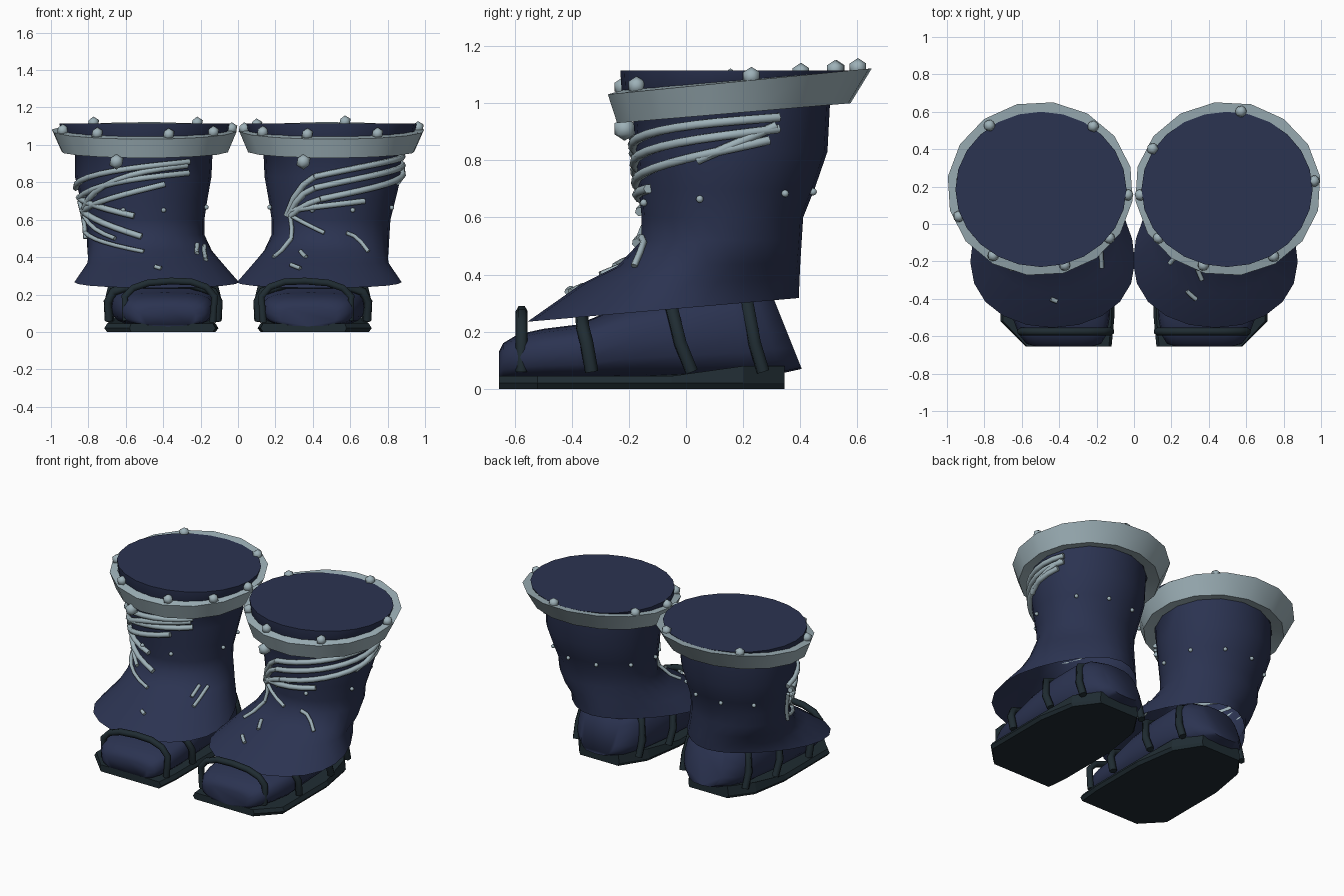
import bpy, bmesh, math
from mathutils import Vector

if "Cube" in bpy.data.objects:
    bpy.data.objects.remove(bpy.data.objects["Cube"])


def material(name, rgb):
    m = bpy.data.materials.new(name)
    m.diffuse_color = (*rgb, 1)
    m.use_nodes = True
    m.node_tree.nodes["Principled BSDF"].inputs["Base Color"].default_value = m.diffuse_color
    return m


NAVY = material("navy cloth", (0.024, 0.033, 0.082))
GREY = material("pale blue grey", (0.34, 0.44, 0.48))
DARK = material("dark sole", (0.014, 0.025, 0.032))


def shade(ob, angle):
    bpy.ops.object.select_all(action='DESELECT')
    ob.select_set(True)
    bpy.context.view_layer.objects.active = ob
    bpy.ops.object.shade_smooth_by_angle(angle=math.radians(angle))


def finish(bm, name, mat, angle=0):
    bmesh.ops.recalc_face_normals(bm, faces=bm.faces)
    me = bpy.data.meshes.new(name)
    bm.to_mesh(me)
    bm.free()
    ob = bpy.data.objects.new(name, me)
    bpy.context.collection.objects.link(ob)
    me.materials.append(mat)
    if angle:
        shade(ob, angle)


def loft(bm, rings, cap_start=False, cap_end=False, closed=False):
    vs = [[bm.verts.new(p) for p in r] for r in rings]
    pairs = list(zip(vs, vs[1:])) + ([(vs[-1], vs[0])] if closed else [])
    for a, b in pairs:
        for i in range(len(a)):
            j = (i + 1) % len(a)
            bm.faces.new((a[i], a[j], b[j], b[i]))
    if cap_start:
        bm.faces.new(vs[0])
    if cap_end:
        bm.faces.new(vs[-1])


# Ring: front z, back z, front y, back y, min x, max x, front widening
SHAFT = [
    (1.115, 1.115, -.23, .60, .04, .955, 0),
    (1.04, 1.08, -.225, .58, .05, .945, 0),
    (.95, 1.02, -.185, .505, .135, .87, 0),
    (.83, .83, -.175, .495, .142, .872, 0),
    (.70, .70, -.165, .45, .165, .84, 0),
    (.60, .60, -.155, .41, .18, .815, 0),
    (.52, .52, -.155, .405, .18, .81, 0),
    (.43, .44, -.24, .40, .14, .805, .08),
    (.365, .38, -.37, .397, .09, .80, .18),
    (.235, .318, -.555, .395, .01, .86, .28),
]
CUFF = [
    (.945, 1.015, -.19, .51, .13, .875, 0),
    (.93, 1.0, -.245, .58, .05, .95, 0),
    (1.03, 1.122, -.278, .655, .003, 1.0, 0),
    (1.045, 1.114, -.225, .595, .045, .953, 0),
]


def ring_point(r, deg, grow=0):
    zf, zb, yf, yb, x0, x1, k = r
    c, s = math.cos(math.radians(deg)), math.sin(math.radians(deg))
    x = (x0 + x1) / 2 + ((x1 - x0) / 2 + grow) * c * (1 - k * s)
    y = (yf + yb) / 2 + ((yb - yf) / 2 + grow) * s
    return Vector((x, y, zf + (zb - zf) * (1 + s) / 2))


def on_shaft(deg, z, grow=0.01):
    for a, b in zip(SHAFT, SHAFT[1:]):
        pa, pb = ring_point(a, deg, grow), ring_point(b, deg, grow)
        if pb.z <= z <= pa.z:
            return pb.lerp(pa, (z - pb.z) / (pa.z - pb.z))
    return ring_point(SHAFT[-1], deg, grow)


def flip(points, side):
    return [(p[0] * side, p[1], p[2]) for p in points]


def tubes(name, paths, radius, mat):
    cu = bpy.data.curves.new(name, 'CURVE')
    cu.dimensions = '3D'
    cu.bevel_depth = radius
    cu.bevel_resolution = 1
    cu.use_fill_caps = True
    for path in paths:
        sp = cu.splines.new('POLY')
        sp.points.add(len(path) - 1)
        for q, p in zip(sp.points, path):
            q.co = (*p, 1)
    ob = bpy.data.objects.new(name, cu)
    bpy.context.collection.objects.link(ob)
    cu.materials.append(mat)
    bpy.ops.object.select_all(action='DESELECT')
    ob.select_set(True)
    bpy.context.view_layer.objects.active = ob
    bpy.ops.object.convert(target='MESH')
    ob = bpy.context.view_layer.objects.active
    bm = bmesh.new()
    bm.from_mesh(ob.data)
    bmesh.ops.remove_doubles(bm, verts=bm.verts, dist=1e-5)
    bmesh.ops.recalc_face_normals(bm, faces=bm.faces)
    bm.to_mesh(ob.data)
    bm.free()
    shade(ob, 70)


def lace(a0, z0, a1, z1, bow, side):
    n = max(3, int(abs(a1 - a0) / 12))
    return flip([on_shaft(a0 + (a1 - a0) * i / n,
                          z0 + (z1 - z0) * i / n + bow * math.sin(math.pi * i / n))
                 for i in range(n + 1)], side)


def nuggets(name, spots, side, mat, detail):
    bm = bmesh.new()
    for x, y, z, r in spots:
        v = bmesh.ops.create_icosphere(bm, subdivisions=detail, radius=r)["verts"]
        bmesh.ops.translate(bm, verts=v, vec=(x * side, y, z))
    finish(bm, name, mat, 50)


# Lace strand: start angle and height, end angle and height, upward bow
RIGHT_LACES = [(28, .95, -105, .83, .02), (-105, .83, -136, .62, .03), (28, .91, -105, .77, .015),
               (-105, .77, -134, .62, .025), (22, .87, -100, .71, 0), (-100, .71, -131, .62, .01),
               (26, .92, -20, .80, 0), (-60, .70, -130, .65, 0)]
RIGHT_THIN = [(-133, .66, -128, .50, 0), (-128, .50, -134, .40, 0), (-130, .62, -96, .53, 0),
              (-75, .53, -52, .43, .02), (-112, .43, -104, .40, 0), (-112, .36, -104, .34, 0)]
LEFT_LACES = [(-130, .91, 0, .77, .02), (-130, .85, -15, .72, .02), (-108, .79, -12, .64, 0),
              (-128, .89, -8, .62, .06), (-8, .72, -80, .62, 0), (-10, .65, -86, .51, 0)]
LEFT_THIN = [(-10, .53, -85, .43, 0), (-5, .70, -8, .50, 0), (-10, .62, -60, .50, -.01),
             (-150, .46, -135, .385, 0), (-140, .47, -132, .42, 0), (-90, .35, -94, .34, 0)]
# Cuff nuggets as angles round the cuff, then the x of the large one in front
RIGHT_NUGGETS = (149, 81, 6, -58, -106, -142, 184)
LEFT_NUGGETS = (54, 127, 184, 218, -106, -57, -20)

# Foot section: y, half width, top z
FOOT = [(-.655, .15, .13), (-.64, .20, .16), (-.59, .235, .19), (-.50, .26, .21), (-.38, .275, .225),
        (-.20, .275, .30), (.0, .27, .34), (.18, .25, .36), (.28, .21, .36), (.345, .13, .33)]
SOLE = [(.12, -.655), (.58, -.655), (.715, -.52), (.715, -.05), (.67, .2), (.56, .345),
        (.26, .345), (.15, .18), (.105, -.1), (.105, -.5)]


def signed_pow(v, e):
    return math.copysign(abs(v) ** e, v)


for label, side, thick, thin, around, big_x in (
        ("right", 1, RIGHT_LACES, RIGHT_THIN, RIGHT_NUGGETS, .35),
        ("left", -1, LEFT_LACES, LEFT_THIN, LEFT_NUGGETS, .65)):
    # Flared boot shaft with a closed top and an open hem
    bm = bmesh.new()
    loft(bm, [flip([ring_point(r, 15 * i) for i in range(24)], side) for r in SHAFT], cap_start=True)
    finish(bm, label + "_boot_shaft", NAVY, 45)

    # Tilted cuff
    bm = bmesh.new()
    loft(bm, [flip([ring_point(r, 22.5 * i + 8) for i in range(16)], side) for r in CUFF], closed=True)
    finish(bm, label + "_cuff", GREY, 35)

    # Cuff nuggets and the small studs round the shaft
    spots = [(*(ring_point(CUFF[3], a, .012) + Vector((0, 0, .01))), .034) for a in around]
    nuggets(label + "_cuff_nuggets", spots + [(big_x, -.215, .91, .042)], side, GREY, 1)
    studs = [(*on_shaft(a, .67 + .02 * math.sin(math.radians(a)), .006), .013)
             for a in (-108, -70, -17, 42, 78, 112, 150, 190)]
    nuggets(label + "_studs", studs, side, GREY, 2)

    # Thick and thin laces
    tubes(label + "_laces", [lace(*k, side) for k in thick], .017, GREY)
    tubes(label + "_thin_laces", [lace(*k, side) for k in thin], .012, GREY)

    # Foot, with the heel leaning back toward the ground
    bm = bmesh.new()
    rings = []
    for y, hw, top in FOOT:
        heel = min(1, max(0, (y - .08) / .26))
        low = .03 + .04 * heel ** 2
        ring = []
        for i in range(20):
            a = 2 * math.pi * i / 20
            z = (low + top) / 2 + (top - low) / 2 * signed_pow(math.sin(a), .7)
            x = min(.40, .40 + .1 * (y + .4)) + hw * signed_pow(math.cos(a), .6)
            ring.append((x, y + heel * (.22 - z) * .4, z))
        rings.append(flip(ring, side))
    loft(bm, rings, True, True)
    finish(bm, label + "_foot", NAVY, 70)

    # Sole, thicker toward the heel
    bm = bmesh.new()
    layers = []
    for scale, base in ((.95, 0), (1, .02), (.95, .045)):
        layers.append(flip([(.41 + (x - .41) * scale, y,
                             base + (.035 if base > .03 and y > .1 else 0)) for x, y in SOLE], side))
    loft(bm, layers, True, True)
    finish(bm, label + "_sole", DARK)

    # Toe loop
    loop = [(.135, .05), (.125, .19), (.17, .24), (.25, .268), (.36, .272), (.48, .262),
            (.56, .235), (.605, .19), (.60, .06)]
    tubes(label + "_toe_loop", [flip([(x, -.575, z) for x, z in loop], side)], .021, DARK)

    # Straps over the foot
    paths = []
    for low, high, w, top in ((-.33, -.365, .29, .235), (.02, -.06, .285, .31), (.27, .21, .235, .31)):
        half = [(1, .06, 0), (1.02, .16, .5), (.92, top - .02, .9), (.5, top + .02, 1)]
        arch = [(-u, z, t) for u, z, t in half] + half[::-1]
        paths.append(flip([(.40 + w * u, low + (high - low) * t, z) for u, z, t in arch], side))
    tubes(label + "_straps", paths, .024, DARK)
